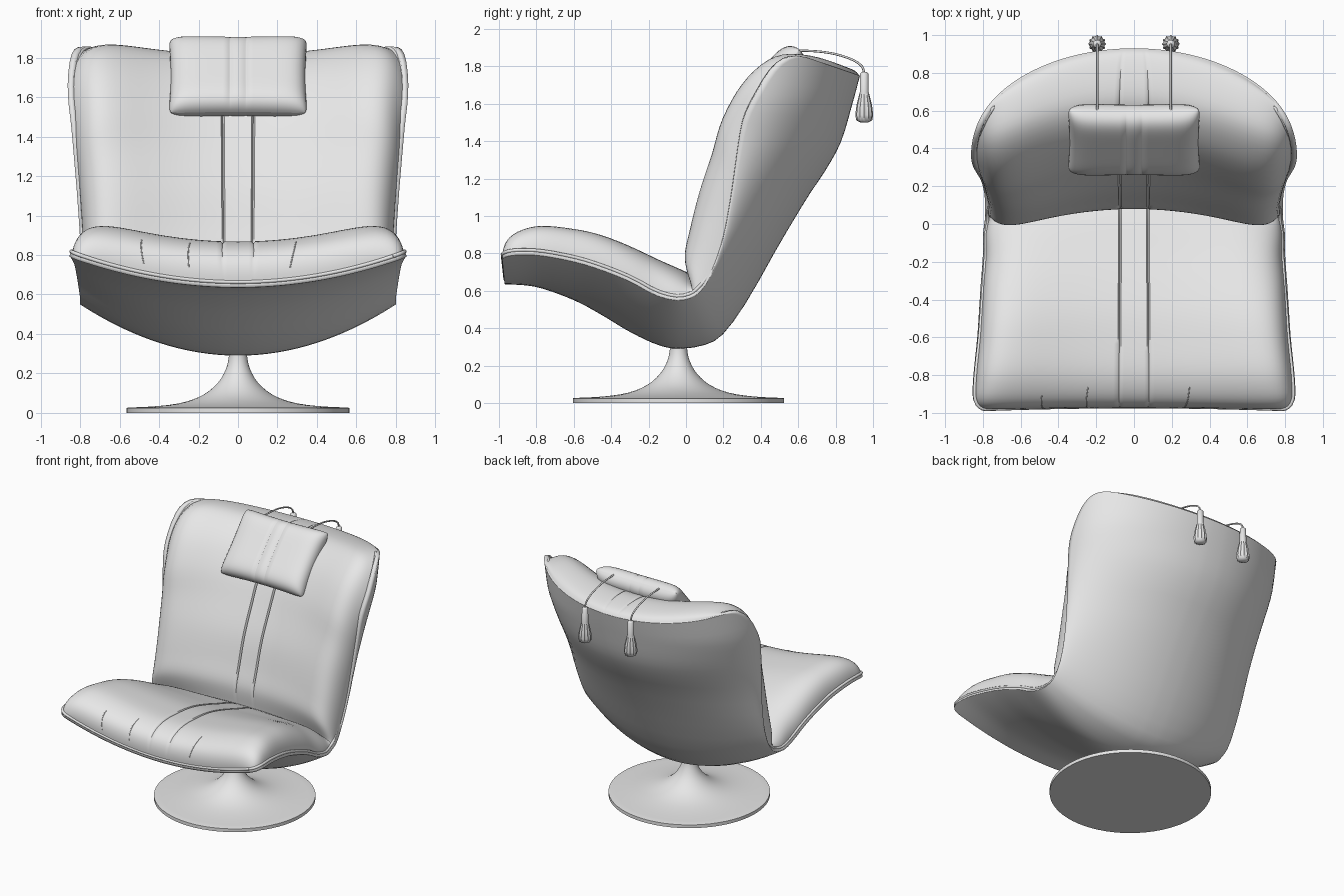
import bpy
import bmesh
from math import sin, asin, cos, pi, sqrt
from mathutils import Vector

if "Cube" in bpy.data.objects:
    bpy.data.objects.remove(bpy.data.objects["Cube"])

grey = bpy.data.materials.new("light grey")
grey.use_nodes = True
grey.diffuse_color = (0.8, 0.8, 0.8, 1)
grey.node_tree.nodes["Principled BSDF"].inputs["Base Color"].default_value = (0.8, 0.8, 0.8, 1)


def spline(knots, u):
    """Catmull-Rom value of a knot list at parameter u (one unit per knot)."""
    last = len(knots) - 1
    i = max(0, min(int(u), last - 1))
    f = u - i
    a, b, c, d = (knots[max(0, min(n, last))] for n in (i - 1, i, i + 1, i + 2))
    return [q + f * (r - p) / 2 + f * f * (p - 2.5 * q + 2 * r - s / 2)
            + f ** 3 * (3 * (q - r) + s - p) / 2 for p, q, r, s in zip(a, b, c, d)]


def finish(obj, angle=0.9):
    obj.data.materials.clear()
    obj.data.materials.append(grey)
    bpy.ops.object.select_all(action='DESELECT')
    obj.select_set(True)
    bpy.context.view_layer.objects.active = obj
    bpy.ops.object.shade_smooth_by_angle(angle=angle)
    return obj


def sheet(name, point, rows, cols, wrap=False):
    """Quad sheet from point(row, col); wrap joins last column to first."""
    bm = bmesh.new()
    grid = [[bm.verts.new(point(r, c)) for c in cols] for r in rows]
    n = len(cols)
    for low, high in zip(grid, grid[1:]):
        for j in range(n if wrap else n - 1):
            k = (j + 1) % n
            bm.faces.new((low[j], low[k], high[k], high[j]))
    if wrap:
        bm.faces.new(grid[0][::-1])
        bm.faces.new(grid[-1])
        bmesh.ops.recalc_face_normals(bm, faces=bm.faces)
    mesh = bpy.data.meshes.new(name)
    bm.to_mesh(mesh)
    bm.free()
    obj = bpy.data.objects.new(name, mesh)
    bpy.context.collection.objects.link(obj)
    return finish(obj)


def tube(name, points, radius):
    curve = bpy.data.curves.new(name, 'CURVE')
    curve.dimensions = '3D'
    curve.bevel_depth = radius
    curve.bevel_resolution = 2
    curve.use_fill_caps = True
    line = curve.splines.new('POLY')
    line.points.add(len(points) - 1)
    for p, co in zip(line.points, points):
        p.co = (*co, 1)
    obj = bpy.data.objects.new(name, curve)
    bpy.context.collection.objects.link(obj)
    bpy.ops.object.select_all(action='DESELECT')
    obj.select_set(True)
    bpy.context.view_layer.objects.active = obj
    bpy.ops.object.convert(target='MESH')
    return finish(bpy.context.object)


# Shell stations, front to top: centre y, z, side y, z, half width
SHELL = [(-.97, .635, -.985, .79, .86), (-.8, .62, -.8, .79, .85), (-.6, .55, -.6, .755, .83),
         (-.45, .47, -.45, .71, .82), (-.3, .38, -.3, .65, .81), (-.15, .31, -.17, .58, .8),
         (-.04, .29, -.06, .55, .8), (.1, .31, .02, .56, .79), (.2, .37, .08, .6, .79),
         (.33, .55, .14, .7, .79), (.5, .85, .2, .88, .8), (.65, 1.1, .24, 1.1, .815),
         (.75, 1.25, .265, 1.28, .83), (.83, 1.4, .29, 1.45, .845), (.89, 1.6, .33, 1.65, .865),
         (.93, 1.75, .38, 1.94, .865)]
# Cushion crowns: centre y, z, side y, z
SEAT = [(-.99, .84, -1, .98), (-.8, .87, -.8, 1.02), (-.6, .86, -.6, 1), (-.45, .84, -.45, .96),
        (-.3, .8, -.3, .89), (-.15, .75, -.15, .8), (0, .7, -.03, .72), (.09, .66, 0, .67)]
BACK = [(.09, .66, 0, .66), (.08, .8, -.07, .8), (.12, .95, -.06, .95), (.18, 1.15, -.02, 1.15),
        (.27, 1.35, .03, 1.35), (.37, 1.55, .07, 1.55), (.5, 1.72, .18, 1.76),
        (.66, 1.82, .36, 1.93), (.88, 1.82, .55, 1.96)]
END = len(SHELL) - 1
MID = END / 2


def rounding(d, span, cut):
    q = max(0, 1 - d / span)
    return 1 - cut * (1 - sqrt(1 - q * q))


def across(u, t):
    """Sideways position with the front and top corners rounded."""
    turn = asin(max(-1, min(1, t))) * rounding(END - u, 1.9, .36)
    return sin(turn) * rounding(u, .6, .1)


def shell_point(u, t):
    cy, cz, sy, sz, w = spline(SHELL, u)
    v = across(u, t)
    b = max(0, min(1, (u - 8) / 6))
    f = (1 - b) * v * v + b * (1 - sqrt(max(0, 1 - v * v)))
    return Vector((w * v, cy + (sy - cy) * f, cz + (sz - cz) * f))


def cushion(crown, start, edge):
    """Surface swelling from the shell rim up to the crown lines."""
    def point(s, t):
        u = max(.04, min(END - .04, start + s * MID))
        base = shell_point(u, t * .998)
        base.x *= .985
        v = across(u, t)
        cy, cz, sy, sz = spline(crown, s * (len(crown) - 1))
        top = Vector((base.x, cy + (sy - cy) * v * v, cz + (sz - cz) * v * v))
        swell = sqrt(max(0, 1 - abs(t) ** 9) * max(0, 1 - abs(edge - s) ** 20))
        if abs(abs(t) - .095) < .006:
            swell -= .035
        return base.lerp(top, max(0, swell))
    return point


half = [sin(pi / 2 * i / 24) for i in range(1, 25)] + [.085, .095, .105]
cols = sorted([-c for c in half] + [0] + half)
ease = [(1 - cos(pi * i / 50)) / 2 for i in range(51)]

# Shell
shell = sheet("shell", shell_point, [END * e for e in ease], cols)
thick = shell.modifiers.new("thickness", 'SOLIDIFY')
thick.thickness = .03
thick.offset = 1

# Cushions
seat_point = cushion(SEAT, 0, 1)
back_point = cushion(BACK, MID, 0)
sheet("seat_cushion", seat_point, ease, cols)
sheet("back_cushion", back_point, ease, cols)


# Welt around the rim, lying on the inner lip of the shell
def welt_point(u, t):
    u = max(.02, min(END - .02, u))
    t *= .998
    along = shell_point(min(END, u + .02), t) - shell_point(u - .02, t)
    side = shell_point(u, t + .002) - shell_point(u, t - .002)
    return shell_point(u, t) + side.cross(along).normalized() * .028


rim = [(END * e, 1) for e in ease] + [(END, -c) for c in cols[1:-1]]
rim += [(END * e, -1) for e in reversed(ease)] + [(0, c) for c in cols[1:]]
tube("rim_welt", [welt_point(u, t) for u, t in rim], .01)

# Short tucks at the seat front
for x, reach in ((-.6, .07), (-.31, .1), (.33, .1)):
    tube("seat_tuck", [seat_point(reach * (.1 + .09 * i), x + .002 * i) for i in range(11)], .003)

# Head pillow
lean = Vector((0, .66, .75))
face = Vector((0, -.75, .66))


def pillow_side(sign):
    def point(b, a):
        puff = sqrt(max(0, (1 - a ** 8) * (1 - b ** 6)))
        crease = .006 if .09 < abs(a) < .14 else 0
        x = .352 * a * (1 - .03 * (1 - b * b) - .03 * b ** 12)
        h = .25 * b * (1 - .04 * (1 - a * a) - .03 * a ** 12)
        return Vector((x, .445, 1.705)) + lean * h + face * sign * (.085 - crease) * puff
    return point


span = sorted([sin(pi / 2 * i / 14) for i in range(-14, 15)] + [-.125, .125, -.088, .088, -.142, .142])
sheet("pillow_front", pillow_side(1), span, span)
sheet("pillow_back", pillow_side(-1), span, span[::-1])

# Cords and tassels
TASSEL = [(.012, 1.77), (.022, 1.76), (.024, 1.66), (.03, 1.64), (.042, 1.59), (.048, 1.54),
          (.042, 1.51), (.02, 1.5)]
CORD = [(.58, 1.885), (.7, 1.88), (.8, 1.865), (.89, 1.835), (.94, 1.8), (.953, 1.76)]
for x in (-.195, .195):
    tube("cord", [(x, *spline(CORD, i / 4)) for i in range(21)], .006)

    def tassel_point(row, k):
        r, z = row
        if z < 1.65:
            r *= 1 - .16 * (k % 2)
        return (x + r * cos(pi * k / 12), .953 + r * sin(pi * k / 12), z)
    sheet("tassel", tassel_point, TASSEL, range(24), True)

# Trumpet pedestal
FOOT = [(.565, 0), (.565, .025)]
FLARE = [(.555, .027), (.4, .035), (.27, .055), (.17, .095), (.1, .155), (.062, .22),
         (.047, .28), (.047, .34)]


def pedestal_point(row, k):
    r, z = row
    return (r * cos(pi * k / 32), r * sin(pi * k / 32) - .04, z)


trumpet = FOOT + [spline(FLARE, i / 3) for i in range(22)]
sheet("pedestal", pedestal_point, trumpet, range(64), True)
